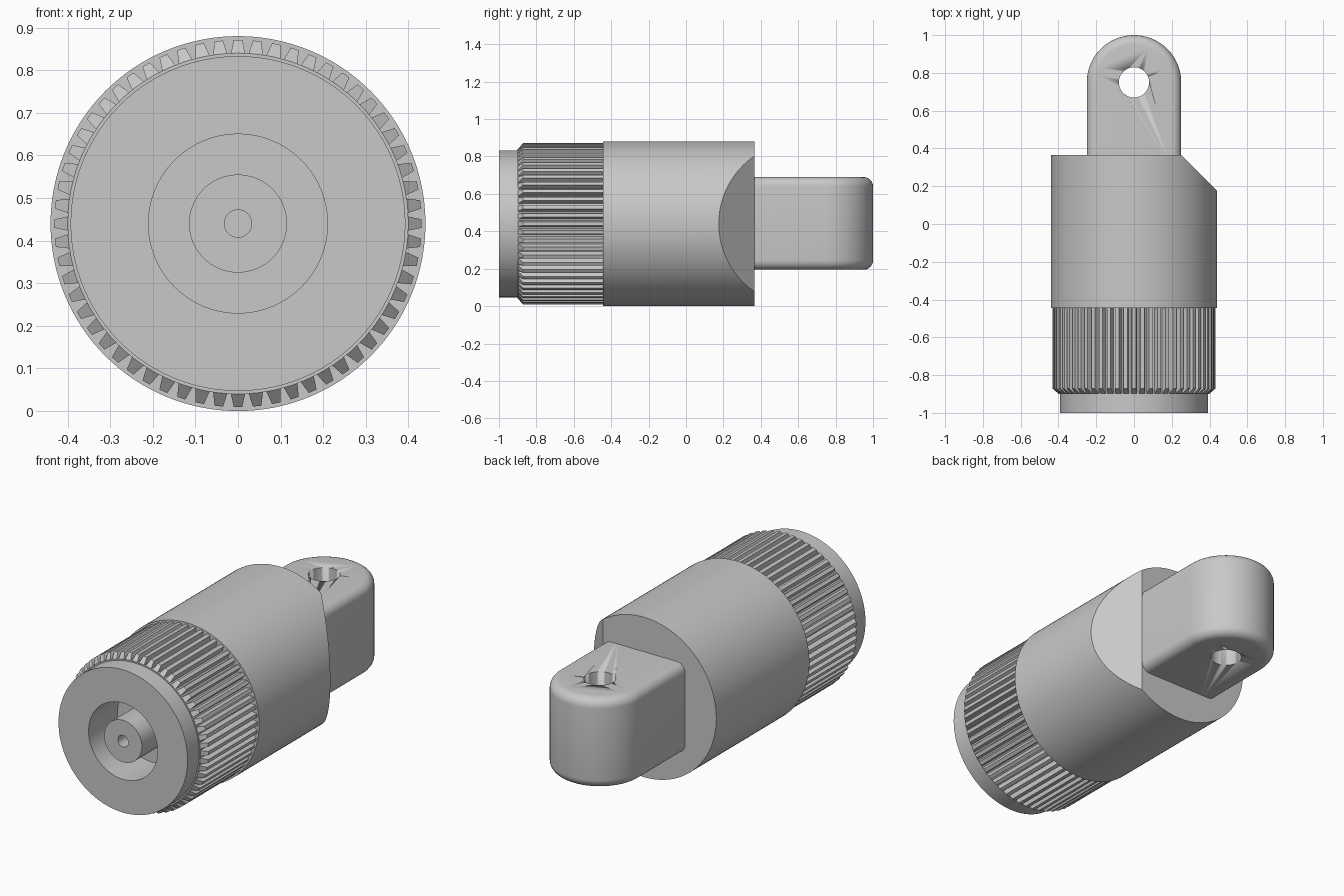
import bpy, bmesh, math
from mathutils import Vector

cube = bpy.data.objects.get("Cube")
if cube:
    bpy.data.objects.remove(cube)

AXIS_Z = 0.44      # height of the long axis
TEETH = 60

grey = bpy.data.materials.new("plain grey")
grey.use_nodes = True
grey.diffuse_color = (0.58, 0.58, 0.58, 1)
grey.node_tree.nodes["Principled BSDF"].inputs["Base Color"].default_value = grey.diffuse_color


def finish(name, bm, smooth=True):
    bmesh.ops.recalc_face_normals(bm, faces=bm.faces)
    mesh = bpy.data.meshes.new(name)
    bm.to_mesh(mesh)
    bm.free()
    mesh.materials.append(grey)
    ob = bpy.data.objects.new(name, mesh)
    bpy.context.collection.objects.link(ob)
    if smooth:
        bpy.ops.object.select_all(action="DESELECT")
        ob.select_set(True)
        bpy.context.view_layer.objects.active = ob
        bpy.ops.object.shade_smooth_by_angle(angle=math.radians(30))
    return ob


def polar(r, angle, y):
    return Vector((r * math.sin(angle), y, AXIS_Z + r * math.cos(angle)))


def lathe(profile, steps=96):
    """Turn a (radius, y) profile around the long axis."""
    bm = bmesh.new()
    verts = [bm.verts.new(polar(r, 0, y)) for r, y in profile]
    edges = [bm.edges.new(pair) for pair in zip(verts, verts[1:])]
    bmesh.ops.spin(bm, geom=verts + edges, cent=(0, 0, AXIS_Z), axis=(0, 1, 0),
                   angle=math.tau, steps=steps, use_merge=True)
    bmesh.ops.remove_doubles(bm, verts=bm.verts, dist=1e-5)
    return bm


# Front sleeve: collar, socket recess and hollow centre pin
finish("collar_and_pin", lathe([
    (0, -0.8), (0.032, -0.8), (0.032, -1), (0.115, -1), (0.115, -0.75),
    (0.21, -0.75), (0.21, -1), (0.393, -1), (0.393, -0.9), (0.4, -0.9),
    (0.4, -0.44), (0, -0.44)]))

# Grip ring: tapered teeth with a sloped front end
bm = bmesh.new()
for i in range(TEETH):
    a = math.tau * i / TEETH
    base, tip = 0.043, 0.023
    ends = []
    for y_base, y_tip in ((-0.9, -0.872), (-0.44, -0.44)):
        ends.append([bm.verts.new(polar(r, a + da, y)) for r, da, y in (
            (0.398, -base, y_base), (0.431, -tip, y_tip),
            (0.431, tip, y_tip), (0.398, base, y_base))])
    front, back = ends
    bm.faces.new(front)
    bm.faces.new(back)
    for j in range(4):
        k = (j + 1) % 4
        bm.faces.new((front[j], front[k], back[k], back[j]))
finish("grip_teeth", bm, smooth=False)

# Main barrel, with one slanted flat cut off its rear left
bm = lathe([(0, -0.445), (0.44, -0.445), (0.44, 0.365), (0, 0.365)], 128)
bmesh.ops.bisect_plane(bm, geom=bm.verts[:] + bm.edges[:] + bm.faces[:],
                       plane_co=(0.25, 0.365, 0), plane_no=(1, 1, 0), clear_outer=True)
rim = [e for e in bm.edges if e.is_boundary]
bmesh.ops.holes_fill(bm, edges=rim)
finish("barrel", bm)

# Rear lug: rounded plate with softened top and bottom edges
bm = bmesh.new()
outline = [(0.25, 0.3)]
outline += [(0.25 * math.cos(math.pi * i / 32), 0.75 + 0.25 * math.sin(math.pi * i / 32))
            for i in range(33)]
outline += [(-0.25, 0.3)]
plate = bm.faces.new([bm.verts.new((x, y, 0.195)) for x, y in outline])
top = bmesh.ops.extrude_face_region(bm, geom=[plate])["geom"]
bmesh.ops.translate(bm, vec=(0, 0, 0.495), verts=[v for v in top if isinstance(v, bmesh.types.BMVert)])
bmesh.ops.recalc_face_normals(bm, faces=bm.faces)
soft = [e for e in bm.edges if abs(e.verts[0].co.z - e.verts[1].co.z) < 1e-4
        and max(v.co.y for v in e.verts) > 0.31]
bmesh.ops.bevel(bm, geom=soft, offset=0.05, segments=6, profile=0.5, affect="EDGES")
lug = finish("lug", bm)

# Cutter for the eye through the lug
bm = bmesh.new()
bmesh.ops.create_cone(bm, cap_ends=True, segments=48, radius1=0.08, radius2=0.08, depth=1)
bmesh.ops.translate(bm, vec=(0, 0.75, AXIS_Z), verts=bm.verts)
cutter = finish("eye_cutter", bm)
cutter.hide_render = True
cutter.hide_viewport = True
eye = lug.modifiers.new("eye", "BOOLEAN")
eye.operation = "DIFFERENCE"
eye.solver = "EXACT"
eye.object = cutter
bpy.context.view_layer.objects.active = lug
bpy.ops.object.modifier_move_to_index(modifier="eye", index=0)
